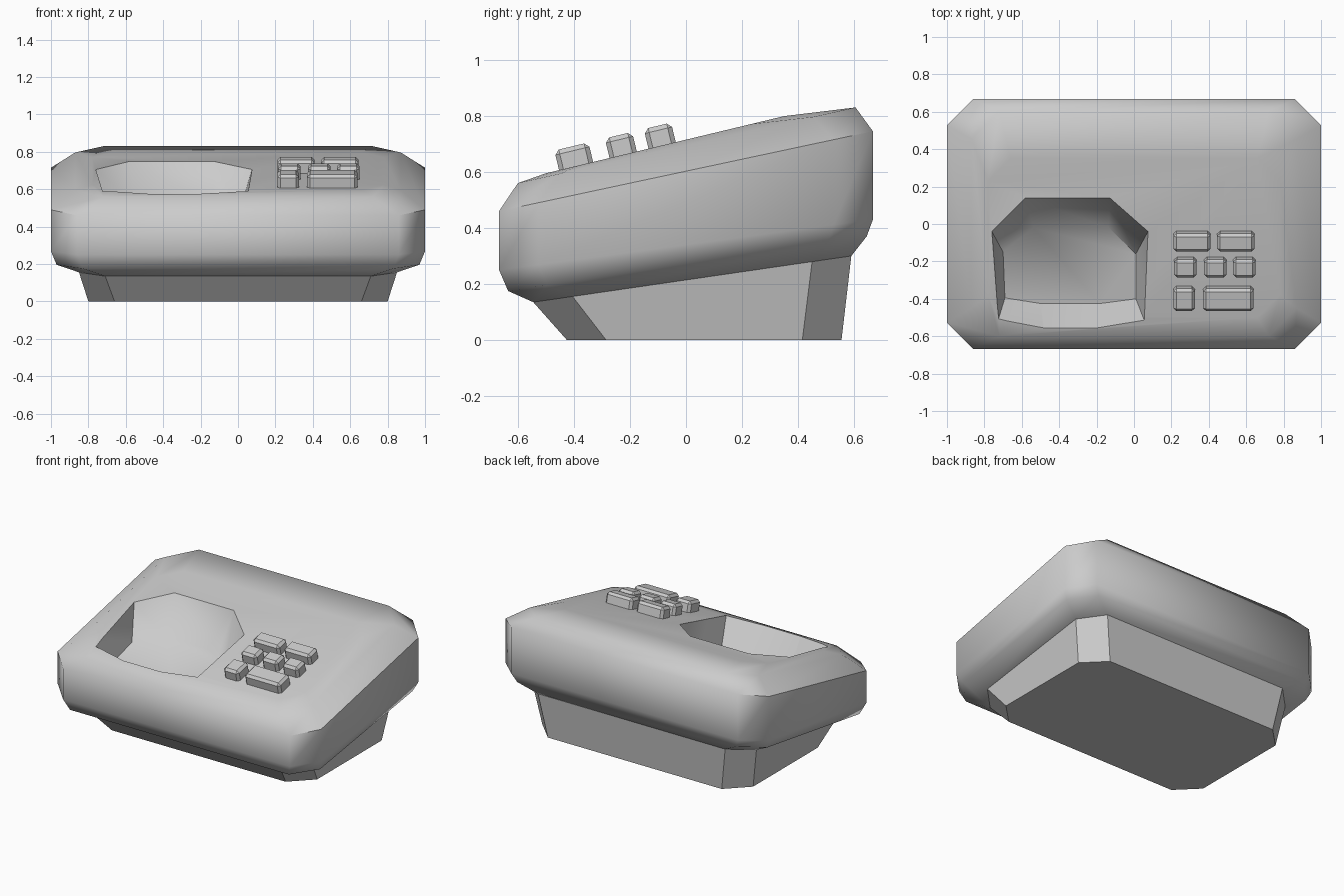
import bpy, bmesh, math
from mathutils import Matrix

if "Cube" in bpy.data.objects:
    bpy.data.objects.remove(bpy.data.objects["Cube"])

SLOPE = 0.24


def deck(y):
    """Height of the sloping top panel."""
    return 0.715 + SLOPE * y


def loft(name, loops, cap_top=True):
    """Skin a stack of equal-length point loops into a solid."""
    bm = bmesh.new()
    rows = [[bm.verts.new(p) for p in loop] for loop in loops]
    n = len(rows[0])
    for a, b in zip(rows, rows[1:]):
        for i in range(n):
            j = (i + 1) % n
            bm.faces.new((a[i], a[j], b[j], b[i]))
    bm.faces.new(rows[0][::-1])
    if cap_top:
        bm.faces.new(rows[-1])
    bmesh.ops.recalc_face_normals(bm, faces=bm.faces[:])
    me = bpy.data.meshes.new(name)
    bm.to_mesh(me)
    bm.free()
    ob = bpy.data.objects.new(name, me)
    bpy.context.collection.objects.link(ob)
    return ob


def ring(hx, yf, yb, zf, zb, c):
    """Rectangle with cut corners on a plane sloping from front to back."""
    pts = [(hx - c, yf), (hx, yf + c), (hx, yb - c), (hx - c, yb),
           (c - hx, yb), (-hx, yb - c), (-hx, yf + c), (c - hx, yf)]
    return [(x, y, zf + (zb - zf) * (y - yf) / (yb - yf)) for x, y in pts]


def activate(ob):
    bpy.ops.object.select_all(action='DESELECT')
    ob.select_set(True)
    bpy.context.view_layer.objects.active = ob


# Pedestal and main housing share the joint ring
joint = ring(0.85, -0.545, 0.59, 0.135, 0.30, 0.14)
loft("pedestal", [ring(0.80, -0.425, 0.555, 0, 0, 0.14), joint], cap_top=False)
housing = loft("housing", [
    joint,
    ring(0.97, -0.635, 0.645, 0.175, 0.37, 0.14),
    ring(1.00, -0.667, 0.667, 0.25, 0.43, 0.14),
    ring(1.00, -0.667, 0.667, 0.46, 0.745, 0.14),
    ring(0.87, -0.60, 0.605, 0.56, 0.83, 0.15),
    ring(0.78, -0.50, 0.35, deck(-0.50), deck(0.35), 0.12),
])

# Recessed tray cut into the top panel
rim = [(0.055, -0.515), (0.075, -0.04), (-0.13, 0.14), (-0.58, 0.14),
       (-0.76, -0.04), (-0.725, -0.51), (-0.48, -0.56), (-0.20, -0.56)]
floor = [(0.01, -0.40), (0.01, -0.16), (-0.135, -0.02), (-0.54, -0.02),
         (-0.70, -0.15), (-0.69, -0.395), (-0.50, -0.425), (-0.18, -0.425)]
cutter = loft("tray_cutter", [
    [(x, y, deck(y) - 0.19) for x, y in floor],
    [(x, y, deck(y)) for x, y in rim],
    [(x, y, deck(y) + 0.15) for x, y in rim],
])
cutter.hide_render = True
cut = housing.modifiers.new("tray", 'BOOLEAN')
cut.operation = 'DIFFERENCE'
cut.solver = 'EXACT'
cut.object = cutter
activate(housing)
bpy.ops.object.modifier_apply(modifier=cut.name)
bpy.data.objects.remove(cutter)
bpy.ops.object.shade_smooth_by_angle(angle=math.radians(48))

# Buttons: (row centre y, row depth, [(x start, x end), ...])
rows = [(-0.395, 0.125, [(0.21, 0.325), (0.37, 0.64)]),
        (-0.227, 0.10, [(0.215, 0.335), (0.375, 0.495), (0.53, 0.65)]),
        (-0.088, 0.10, [(0.21, 0.41), (0.445, 0.645)])]
tilt = Matrix.Rotation(math.atan(SLOPE), 4, 'X')
for y, depth, spans in rows:
    for x0, x1 in spans:
        bm = bmesh.new()
        size = Matrix.Diagonal((x1 - x0, depth, 0.12, 1))
        bmesh.ops.create_cube(bm, size=1, matrix=size)
        edges = [e for e in bm.edges if any(v.co.z > 0 for v in e.verts)]
        bmesh.ops.bevel(bm, geom=edges, offset=0.016, segments=1,
                        affect='EDGES', profile=0.5)
        bm.transform(Matrix.Translation(((x0 + x1) / 2, y, deck(y) + 0.012)) @ tilt)
        me = bpy.data.meshes.new("button")
        bm.to_mesh(me)
        bm.free()
        bpy.context.collection.objects.link(bpy.data.objects.new("button", me))
